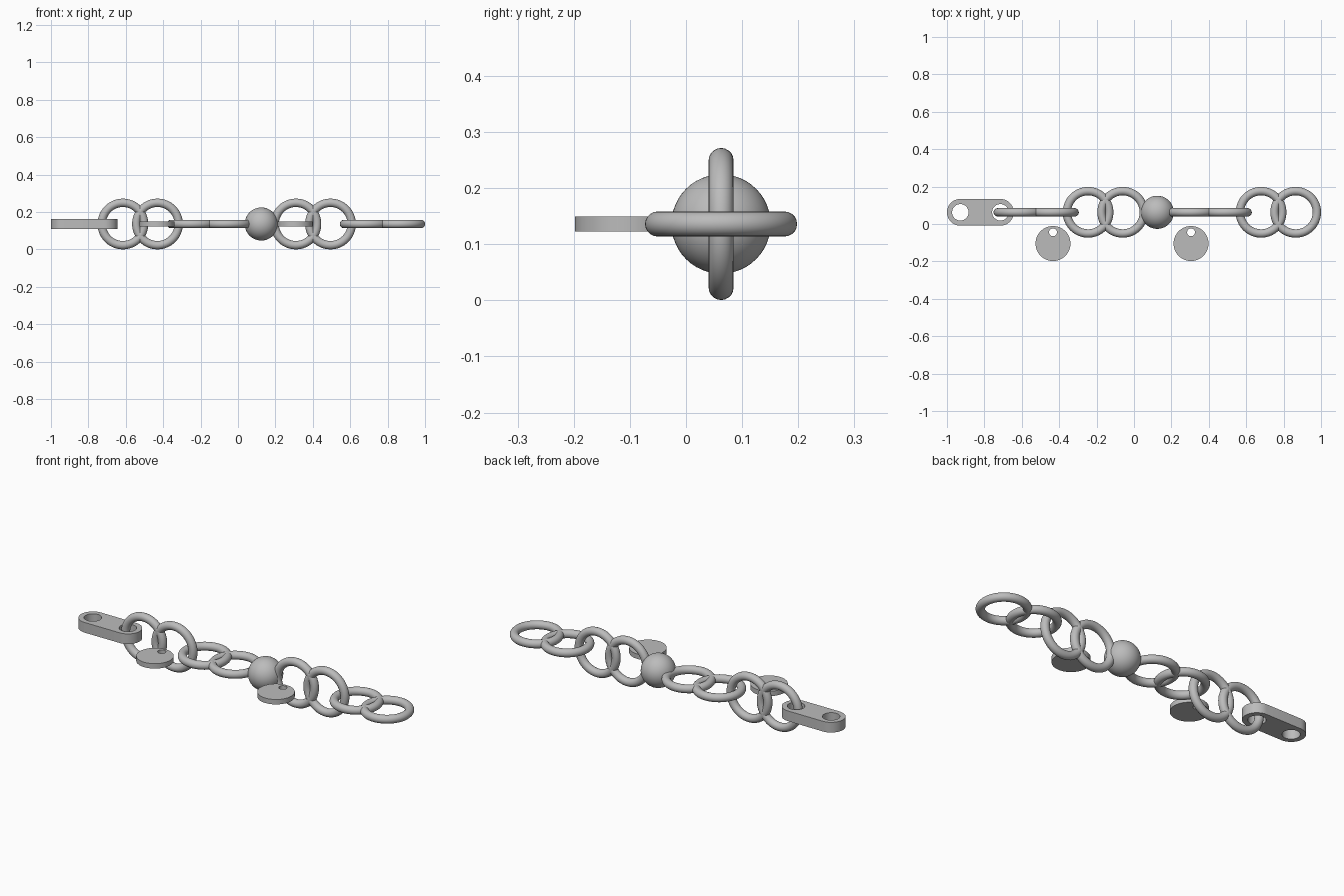
import bpy, bmesh
from math import cos, sin, pi, radians

cube = bpy.data.objects.get("Cube")
if cube:
    bpy.data.objects.remove(cube, do_unlink=True)

metal = bpy.data.materials.new("grey metal")
metal.use_nodes = True
GREY = (0.5, 0.5, 0.5, 1)
metal.diffuse_color = GREY
metal.node_tree.nodes["Principled BSDF"].inputs["Base Color"].default_value = GREY

AXIS_Y, AXIS_Z = 0.0625, 0.136   # centre line of the chain
STEP = 0.185                     # spacing of the links
END_X = 0.8645                   # centre of the last link


def finish(name, angle=40):
    obj = bpy.context.object
    obj.name = obj.data.name = name
    obj.data.materials.clear()
    obj.data.materials.append(metal)
    bpy.ops.object.shade_smooth_by_angle(angle=radians(angle))
    return obj


def arc(cx, cy, r, start, end, count):
    return [(cx + r * cos(start + (end - start) * i / count),
             cy + r * sin(start + (end - start) * i / count))
            for i in range(count + 1)]


def circle(cx, cy, r):
    return arc(cx, cy, r, 0, 2 * pi, 48)[:-1]


def plate(name, loops, location, thickness):
    """Flat plate from an outline followed by its holes."""
    curve = bpy.data.curves.new(name, "CURVE")
    curve.dimensions, curve.fill_mode = "2D", "BOTH"
    curve.extrude = thickness / 2
    for loop in loops:
        spline = curve.splines.new("POLY")
        spline.points.add(len(loop) - 1)
        for point, (x, y) in zip(spline.points, loop):
            point.co = (x, y, 0, 1)
        spline.use_cyclic_u = True
    obj = bpy.data.objects.new(name, curve)
    obj.location = location
    bpy.context.collection.objects.link(obj)
    bpy.ops.object.select_all(action="DESELECT")
    obj.select_set(True)
    bpy.context.view_layer.objects.active = obj
    bpy.ops.object.convert(target="MESH")
    mesh = bpy.context.object.data
    bm = bmesh.new()
    bm.from_mesh(mesh)
    bmesh.ops.remove_doubles(bm, verts=bm.verts, dist=0.0001)
    bmesh.ops.recalc_face_normals(bm, faces=bm.faces)
    bm.to_mesh(mesh)
    bm.free()
    return finish(name)


# Chain: pairs of flat and upright links, with a bead in the middle
kinds = ["flat", "flat", "upright", "upright", "bead",
         "flat", "flat", "upright", "upright"]
for i, kind in enumerate(kinds):
    place = (END_X - i * STEP, AXIS_Y, AXIS_Z)
    if kind == "bead":
        bpy.ops.mesh.primitive_uv_sphere_add(
            segments=48, ring_count=24, radius=0.0885, location=place)
        finish("bead")
    else:
        tilt = pi / 2 if kind == "upright" else 0
        bpy.ops.mesh.primitive_torus_add(
            major_radius=0.1132, minor_radius=0.0223, major_segments=64,
            minor_segments=20, location=place, rotation=(tilt, 0, 0))
        finish(f"{kind}_link_{i}")

# Clasp: rounded bar with a hole at each end
R, HALF = 0.0715, 0.107
outline = (arc(HALF, 0, R, -pi / 2, pi / 2, 24)
           + arc(-HALF, 0, R, pi / 2, 3 * pi / 2, 24))
plate("clasp_bar", [outline, circle(HALF, 0, 0.044), circle(-HALF, 0, 0.044)],
      (-1 + R + HALF, AXIS_Y, AXIS_Z), 0.056)

# Two round charms, each with a small hanging hole
for side, x in (("right", -0.433), ("left", 0.305)):
    plate(f"{side}_charm", [circle(0, 0, 0.0935), circle(0, 0.06, 0.021)],
          (x, -0.1045, AXIS_Z), 0.027)
